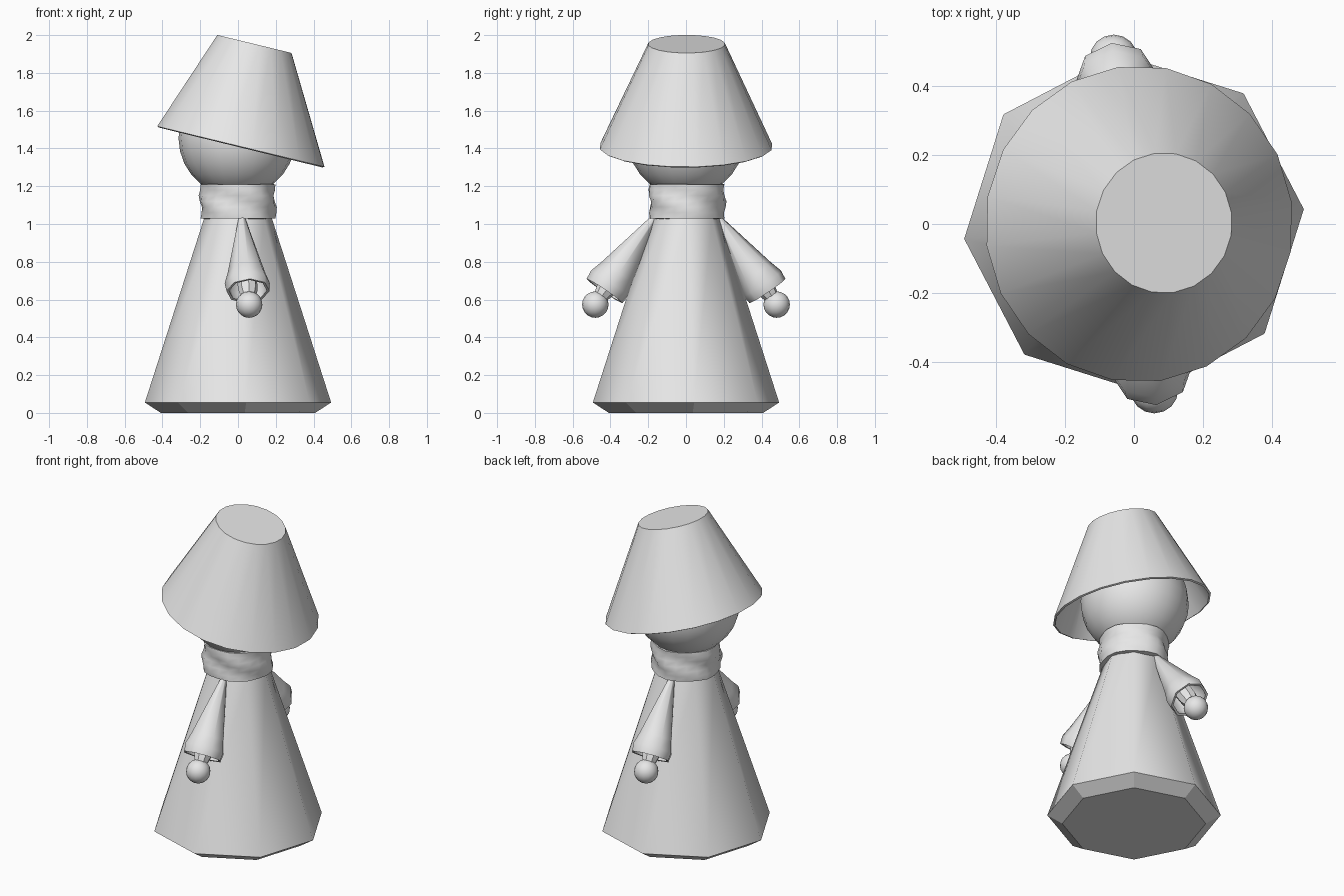
import bpy
import bmesh
from math import sin, cos, pi, radians
from mathutils import Vector, Matrix

if "Cube" in bpy.data.objects:
    bpy.data.objects.remove(bpy.data.objects["Cube"], do_unlink=True)

grey = bpy.data.materials.new("plain_grey")
grey.use_nodes = True
grey.diffuse_color = (0.8, 0.8, 0.8, 1)
grey.node_tree.nodes["Principled BSDF"].inputs["Base Color"].default_value = (0.8, 0.8, 0.8, 1)


def finish(name, bm, angle=50, wall=0):
    """Turn a bmesh into a smooth-shaded object, with an optional inner wall."""
    bmesh.ops.recalc_face_normals(bm, faces=bm.faces)
    mesh = bpy.data.meshes.new(name)
    bm.to_mesh(mesh)
    bm.free()
    mesh.materials.append(grey)
    obj = bpy.data.objects.new(name, mesh)
    bpy.context.collection.objects.link(obj)
    bpy.ops.object.select_all(action='DESELECT')
    obj.select_set(True)
    bpy.context.view_layer.objects.active = obj
    if wall:
        solid = obj.modifiers.new("wall", 'SOLIDIFY')
        solid.thickness = wall
        solid.offset = -1
        bpy.ops.object.modifier_apply(modifier="wall")
    bpy.ops.object.shade_smooth_by_angle(angle=radians(angle))
    return obj


def loft(rings, sides, turn=0, tilt=Matrix.Identity(3), caps=(True, True), wave=None):
    """Skin round rings given as (centre, radius), all facing the tilted axis."""
    bm = bmesh.new()
    loops = []
    for centre, radius in rings:
        loop = []
        for i in range(sides):
            a = radians(turn) + 2 * pi * i / sides
            r = radius + (wave(a, centre[2]) if wave else 0)
            loop.append(bm.verts.new(Vector(centre) + tilt @ Vector((r * cos(a), r * sin(a), 0))))
        loops.append(loop)
    for low, high in zip(loops, loops[1:]):
        for i in range(sides):
            j = (i + 1) % sides
            bm.faces.new((low[i], low[j], high[j], high[i]))
    if caps[0]:
        bm.faces.new(loops[0][::-1])
    if caps[1]:
        bm.faces.new(loops[-1])
    return bm


def ball(name, centre, radius, segments, rings):
    bm = bmesh.new()
    bmesh.ops.create_uvsphere(bm, u_segments=segments, v_segments=rings, radius=radius,
                              matrix=Matrix.Translation(centre))
    return finish(name, bm)


# Eight-sided robe with a flat-shaded bevel at the hem
robe = finish("robe", loft([((0, 0, 0), 0.41), ((0, 0, 0.055), 0.495),
                            ((0, 0, 1.03), 0.18), ((0, 0, 1.15), 0.14)], 8, turn=5))
for face in robe.data.polygons:
    if face.normal.z < -0.3:
        face.use_smooth = False

# Head
ball("head", (-0.005, 0, 1.455), 0.31, 20, 14)

# Lampshade-like hat, tipped sideways and open below
lean = Matrix.Rotation(radians(13.6), 3, 'Y')
finish("hat", loft([((0.015, 0, 1.41), 0.46), ((0.087, 0.003, 1.953), 0.204)],
                   20, turn=8, tilt=lean, caps=(False, True)), wall=0.012)


# Rumpled scarf ring, flat at its top and bottom edges
def rumple(a, z):
    t = (z - 1.03) / 0.18
    return 0.012 * sin(pi * t) * sin(3 * a + 7 * t) + 0.005 * sin(5 * a)


finish("scarf", loft([((0, 0, 1.03 + 0.18 * k / 6), 0.198) for k in range(7)],
                     20, caps=(False, False), wave=rumple), wall=0.03)

# Two arms on opposite sides: flared sleeve, wrist and ball hand
for side, heading in (("front", 7), ("back", 187)):
    turn_z = Matrix.Rotation(radians(heading), 3, 'Z')
    shoulder = turn_z @ Vector((0, -0.165, 1.04))
    axis = turn_z @ Vector((0, -0.564, -0.826))
    frame = axis.to_track_quat('Z', 'Y').to_matrix()

    def along(profile):
        return [(shoulder + axis * t, r) for t, r in profile]

    finish(side + "_sleeve", loft(along([(0, 0.015), (0.36, 0.1), (0.43, 0.121), (0.478, 0.115)]),
                                  8, tilt=frame, caps=(True, False)), wall=0.014)
    finish(side + "_wrist", loft(along([(0.3, 0.055), (0.47, 0.052), (0.53, 0.035)]),
                                 8, tilt=frame), angle=30)
    ball(side + "_hand", shoulder + axis * 0.565, 0.07, 16, 10)
